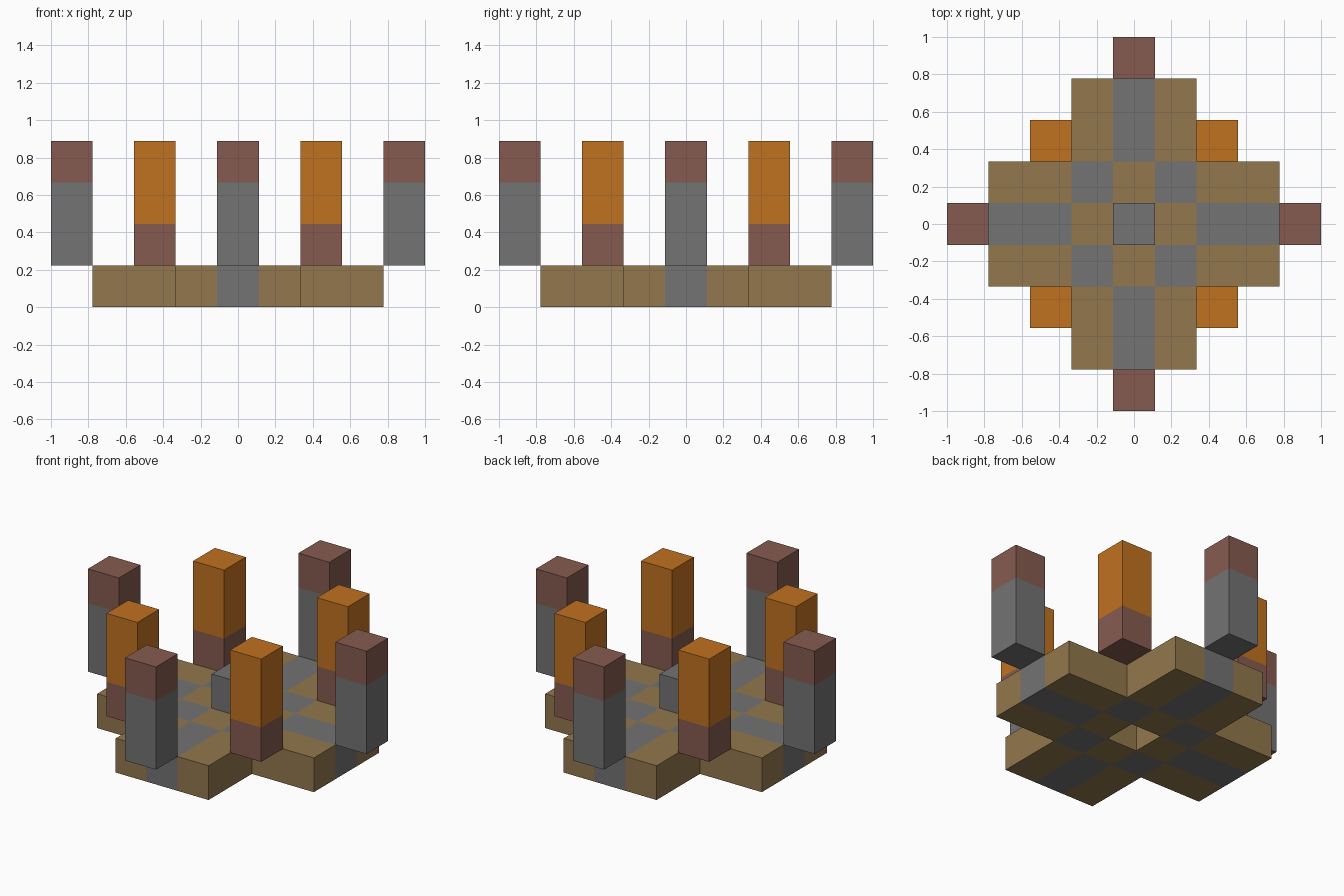
import bpy
import bmesh
from mathutils import Vector

U = 2 / 9  # side of one block

old = bpy.data.objects.get("Cube")
if old:
    bpy.data.objects.remove(old, do_unlink=True)


def make_material(name, rgb):
    linear = [((c / 255 + 0.055) / 1.055) ** 2.4 for c in rgb] + [1]
    mat = bpy.data.materials.new(name)
    mat.use_nodes = True
    mat.diffuse_color = linear
    mat.node_tree.nodes["Principled BSDF"].inputs["Base Color"].default_value = linear
    return mat


tan = make_material("tan", (146, 119, 77))
grey = make_material("stone grey", (115, 115, 115))
brown = make_material("red brown", (134, 91, 80))
orange = make_material("orange", (192, 113, 32))


def finish(name, bm, materials, rule):
    """Colour every face by the block that lies just behind it."""
    bmesh.ops.recalc_face_normals(bm, faces=bm.faces)
    bm.normal_update()
    for face in bm.faces:
        face.material_index = rule(face.calc_center_median() - face.normal * U / 2)
    mesh = bpy.data.meshes.new(name)
    bm.to_mesh(mesh)
    bm.free()
    for mat in materials:
        mesh.materials.append(mat)
    obj = bpy.data.objects.new(name, mesh)
    bpy.context.collection.objects.link(obj)


# Cross-shaped floor with a square hole in the middle
def floor_rule(p):
    x, y = abs(round(p.x / U)), abs(round(p.y / U))
    path = min(x, y) == 0 and max(x, y) >= 2
    return int(path or (x == 1 and y == 1))


bm = bmesh.new()
for i in range(-3, 4):
    for j in range(-3, 4):
        if min(abs(i), abs(j)) <= 1 and (i, j) != (0, 0):
            corners = ((-.5, -.5), (.5, -.5), (.5, .5), (-.5, .5))
            bm.faces.new([bm.verts.new(((i + a) * U, (j + b) * U, 0)) for a, b in corners])
bmesh.ops.remove_doubles(bm, verts=bm.verts, dist=0.001)
top = bmesh.ops.extrude_face_region(bm, geom=bm.faces[:], use_keep_orig=True)
bmesh.ops.translate(bm, vec=(0, 0, U),
                    verts=[g for g in top["geom"] if isinstance(g, bmesh.types.BMVert)])
finish("floor", bm, [tan, grey], floor_rule)


# Posts and the centre block stand on the level of the floor's top
def post(name, i, j, height, split, materials):
    bm = bmesh.new()
    bmesh.ops.create_cube(bm, size=1)
    bmesh.ops.scale(bm, vec=(U, U, height * U), verts=bm.verts)
    bmesh.ops.translate(bm, vec=(i * U, j * U, (1 + height / 2) * U), verts=bm.verts)
    level = (1 + split) * U
    if split < height:
        bmesh.ops.bisect_plane(bm, geom=bm.verts[:] + bm.edges[:] + bm.faces[:],
                               plane_co=Vector((0, 0, level)), plane_no=Vector((0, 0, 1)))
    finish(name, bm, materials, lambda p: int(p.z > level))


post("centre_block", 0, 0, 1, 1, [grey])
for side, i, j in (("left", 4, 0), ("right", -4, 0), ("front", 0, -4), ("back", 0, 4)):
    post(side + "_post", i, j, 3, 2, [grey, brown])
for side, i in (("left", 2), ("right", -2)):
    for end, j in (("front", -2), ("back", 2)):
        post(f"{end}_{side}_corner_post", i, j, 3, 1, [brown, orange])
